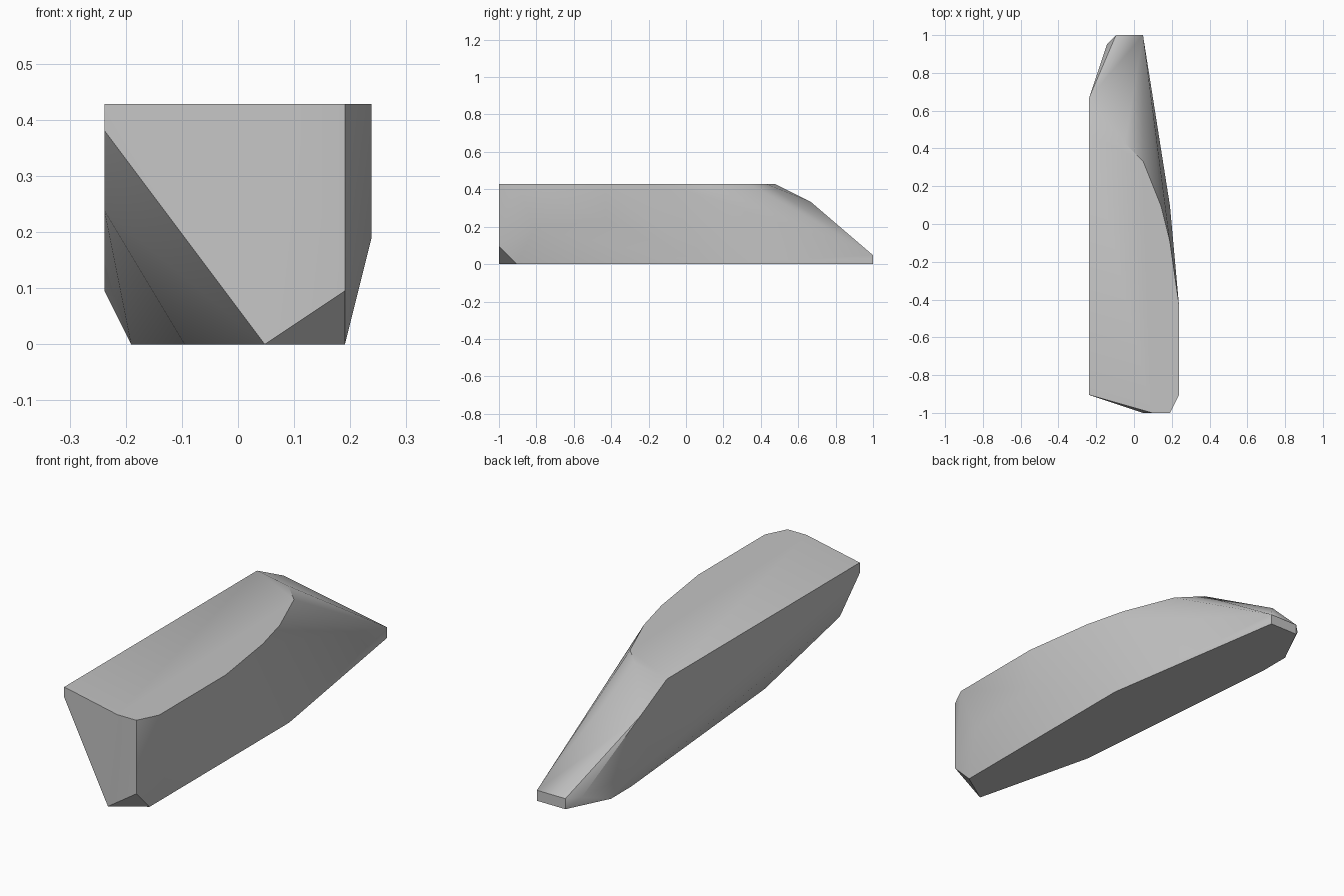
import bpy
import bmesh
import math

# Remove the default cube only
default_cube = bpy.data.objects.get("Cube")
if default_cube:
    bpy.data.objects.remove(default_cube, do_unlink=True)

UNIT = 1 / 21  # the stone is 42 units long


def make_material(name, color):
    material = bpy.data.materials.new(name)
    material.use_nodes = True
    material.diffuse_color = color
    shader = material.node_tree.nodes["Principled BSDF"]
    shader.inputs["Base Color"].default_value = color
    shader.inputs["Roughness"].default_value = 0.8
    return material


def make_hull(name, corners, material):
    """Wrap a convex faceted solid around the given corners."""
    bm = bmesh.new()
    for corner in corners:
        bm.verts.new([value * UNIT for value in corner])
    hull = bmesh.ops.convex_hull(bm, input=bm.verts)
    unused = {g for g in hull["geom_interior"] + hull["geom_unused"]
              if isinstance(g, bmesh.types.BMVert)}
    bmesh.ops.delete(bm, geom=list(unused), context="VERTS")
    # Merge coplanar triangles into clean flat facets
    bmesh.ops.dissolve_limit(bm, angle_limit=math.radians(0.5),
                             verts=bm.verts, edges=bm.edges)
    bmesh.ops.recalc_face_normals(bm, faces=bm.faces)
    mesh = bpy.data.meshes.new(name)
    bm.to_mesh(mesh)
    bm.free()
    mesh.materials.append(material)
    body = bpy.data.objects.new(name, mesh)
    bpy.context.collection.objects.link(body)
    return body


# Flat top outline
top_height = 9
top_outline = [(-5, -19), (2, -21), (4, -21), (5, -19), (5, -9),
               (4, -2), (3, 2), (1, 7), (-1, 9), (-5, 10)]

# Flat underside outline
base_outline = [(1, -21), (4, -19), (4, 2), (1, 21), (-2, 21),
                (-4, 17), (-4, 14), (-2, -9)]

# Corners between top and underside
front_corners = [(4, -21, 2), (-5, -19, 8)]
left_corners = [(5, -17, 4), (5, -9, 5)]
right_corners = [(-5, -16, 5), (-5, 14, 2), (-5, 14, 7)]
tail_corners = [(1, 21, 1), (-2, 21, 1), (-3, 20, 1)]

corners = [(x, y, top_height) for x, y in top_outline]
corners += [(x, y, 0) for x, y in base_outline]
corners += front_corners + left_corners + right_corners + tail_corners

# Stone body
stone_grey = make_material("stone_grey", (0.55, 0.55, 0.55, 1))
stone = make_hull("stone_body", corners, stone_grey)

# Soft shading over shallow facets, crisp main edges
bpy.ops.object.select_all(action="DESELECT")
stone.select_set(True)
bpy.context.view_layer.objects.active = stone
bpy.ops.object.shade_smooth_by_angle(angle=math.radians(30))
